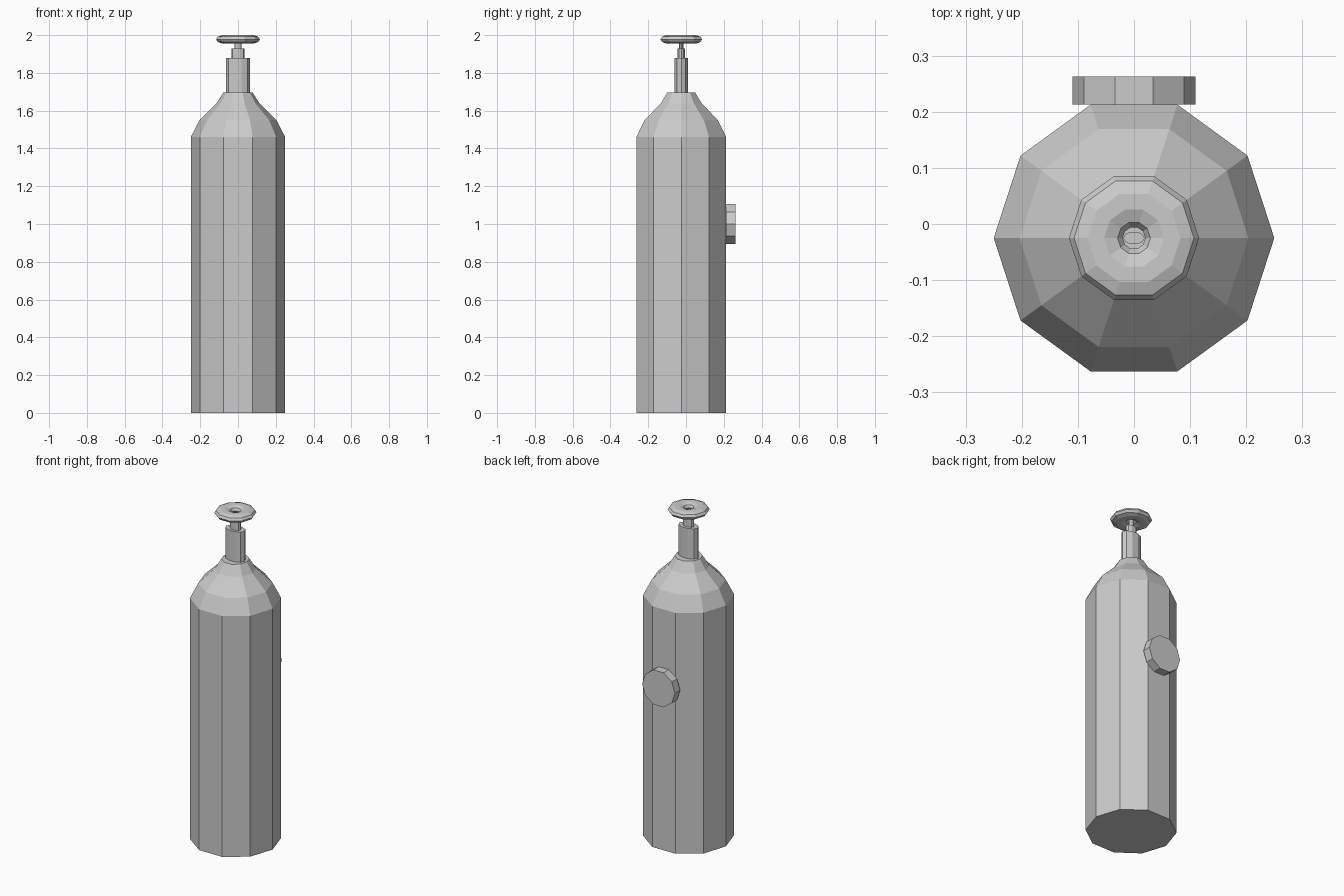
import bpy, bmesh
from math import cos, sin, pi

if "Cube" in bpy.data.objects:
    bpy.data.objects.remove(bpy.data.objects["Cube"])

N = 10        # sides on every round part
YC = -0.025   # axis of the tank


def lathe(name, profile, squash=1.0, closed=False):
    """Spin (radius, z) points around the tank axis; squash flattens in y."""
    bm = bmesh.new()
    rings = [[bm.verts.new((r * cos(2 * pi * i / N),
                            YC + squash * r * sin(2 * pi * i / N), z))
              for i in range(N)] for r, z in profile]
    pairs = list(zip(rings, rings[1:]))
    if closed:
        pairs.append((rings[-1], rings[0]))
    else:
        bm.faces.new(rings[0][::-1])
        bm.faces.new(rings[-1])
    for a, b in pairs:
        for i in range(N):
            j = (i + 1) % N
            bm.faces.new((a[i], a[j], b[j], b[i]))
    bmesh.ops.recalc_face_normals(bm, faces=bm.faces)
    mesh = bpy.data.meshes.new(name)
    bm.to_mesh(mesh)
    bm.free()
    ob = bpy.data.objects.new(name, mesh)
    bpy.context.collection.objects.link(ob)
    return ob


# Tank with sloped shoulder
lathe("tank_body", [(0.25, 0), (0.25, 1.46), (0.204, 1.55),
                    (0.114, 1.638), (0.077, 1.697)])

# Flattened valve neck, collar and spindle
lathe("valve_neck", [(0.063, 1.697), (0.063, 1.88)], 0.61)
lathe("valve_collar", [(0.035, 1.88), (0.035, 1.93)], 0.61)
lathe("valve_spindle", [(0.019, 1.93), (0.019, 1.975)], 0.61)

# Hand wheel: flattened ring
lathe("hand_wheel", [(0.068 + 0.048 * cos(2 * pi * k / N),
                      1.9775 + 0.0237 * sin(2 * pi * k / N))
                     for k in range(N)], closed=True)

# Round plate on the back
bpy.ops.mesh.primitive_cylinder_add(vertices=N, radius=0.11, depth=0.05,
                                    location=(0, 0.238, 1.0),
                                    rotation=(pi / 2, pi / 2, 0))
bpy.context.object.name = "back_plate"
bpy.context.object.rotation_euler = (pi / 2, pi / 2, 0)
